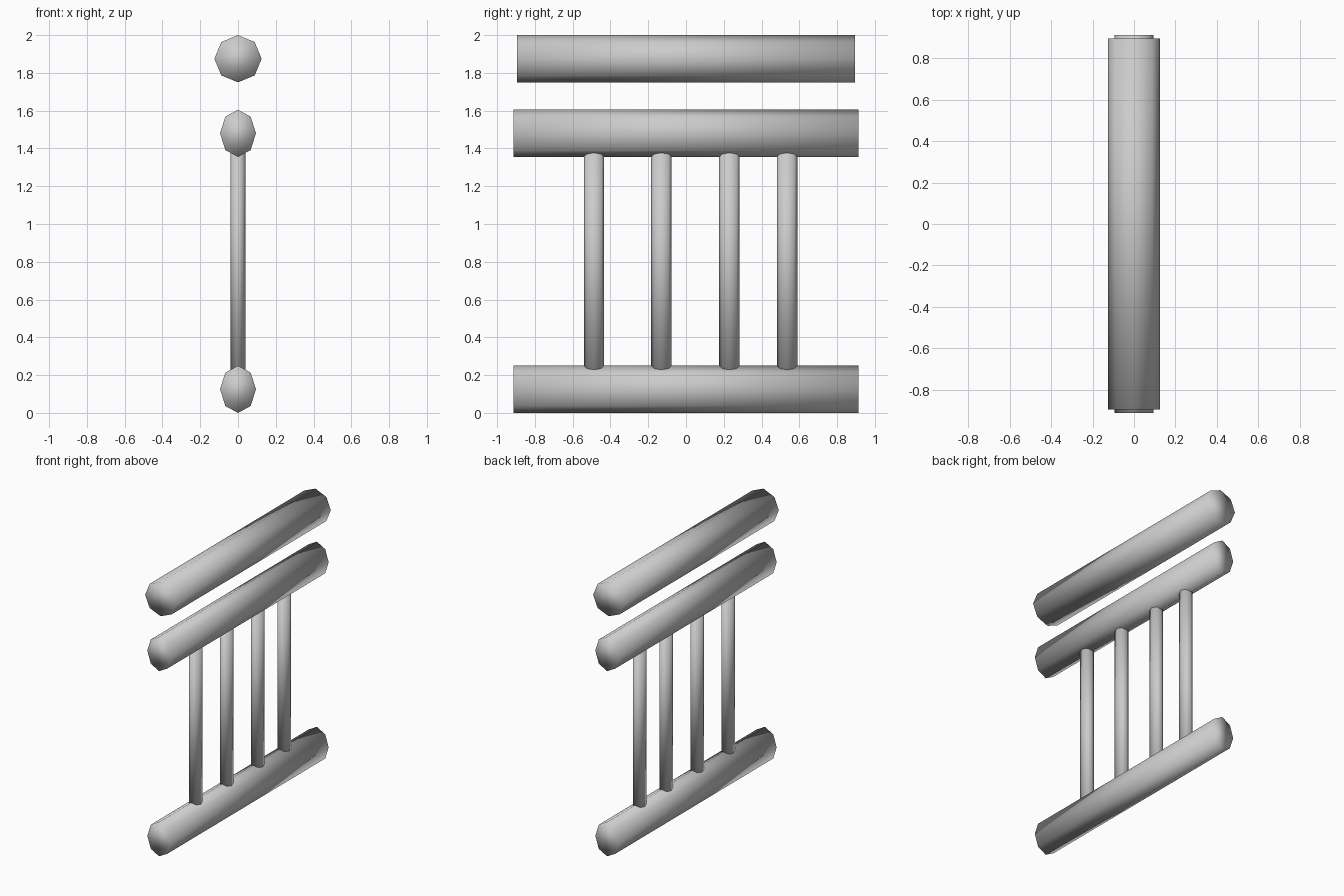
import bpy
from math import pi

if "Cube" in bpy.data.objects:
    bpy.data.objects.remove(bpy.data.objects["Cube"])


def rod(name, loc, rx, ry, length, along_y=False):
    """Eight-sided rod with an oval section and smooth shading."""
    bpy.ops.mesh.primitive_cylinder_add(vertices=8, radius=1, depth=length)
    ob = bpy.context.object
    ob.name = name
    ob.scale = (rx, ry, 1)
    ob.location = loc
    if along_y:
        ob.rotation_euler = (pi / 2, 0, 0)
    bpy.ops.object.transform_apply(location=False, rotation=True, scale=True)
    bpy.ops.object.shade_smooth()
    return ob


# Horizontal rails
rod("handrail", (0, 0, 1.875), 0.125, 0.125, 1.79, True)
rod("upper_rail", (0, 0, 1.48), 0.095, 0.125, 1.825, True)
rod("lower_rail", (0, 0, 0.125), 0.095, 0.125, 1.825, True)

# Upright bars between the two lower rails, unevenly spaced
for i, y in enumerate((-0.487, -0.13, 0.23, 0.535)):
    rod(f"upright_bar_{i + 1}", (0, y, 0.8), 0.04, 0.054, 1.2)
